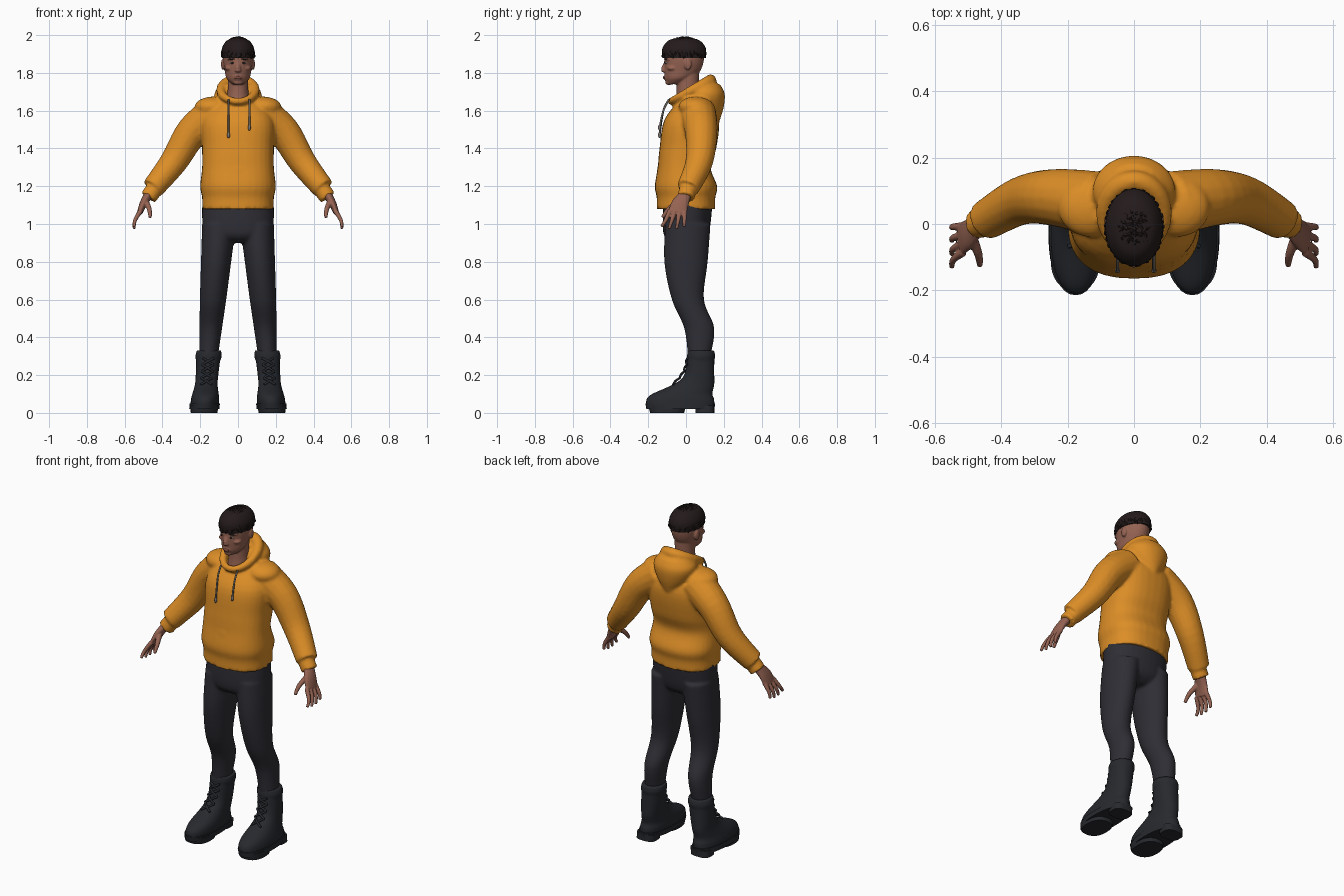
import bpy, bmesh, math, random
from mathutils import Vector, Matrix

if "Cube" in bpy.data.objects:
    bpy.data.objects.remove(bpy.data.objects["Cube"], do_unlink=True)
random.seed(4)


def material(name, red, green, blue):
    result = bpy.data.materials.new(name)
    result.use_nodes = True
    colour = (red, green, blue, 1)
    result.diffuse_color = colour
    result.node_tree.nodes["Principled BSDF"].inputs["Base Color"].default_value = colour
    return result


ORANGE = material("orange fleece", .72, .27, .02)
CHARCOAL = material("charcoal cloth", .027, .027, .035)
LEATHER = material("dark leather", .02, .022, .027)
SKIN = material("skin", .3, .125, .085)
HAIR = material("dark brown hair", .018, .011, .011)
LIP = material("lip", .2, .07, .05)
WHITE = material("eye white", .45, .4, .37)
CORD = material("cord grey", .2, .18, .16)

BOTH = (1, -1)
# Both legs and boots lean inward along the same line
LEG = dict(x=.18, lean=-.08, sides=BOTH)


def spline(rows, steps=5):
    """Smooth a list of equal-length rows with a Catmull-Rom curve."""
    rows = [Vector(row) for row in rows]
    padded = [rows[0]] + rows + [rows[-1]]
    result = []
    for before, start, end, after in zip(padded, padded[1:], padded[2:], padded[3:]):
        for step in range(steps):
            t = step / steps
            slope_in, slope_out = (end - before) / 2, (after - start) / 2
            rise = t * t * (3 - 2 * t)
            result.append(start * (1 - rise) + end * rise
                          + slope_in * (t * (1 - t) ** 2) - slope_out * (t * t * (1 - t)))
    return result + [rows[-1]]


def skin(bm, rows, level=False, power=2, sides=(1,), count=32):
    """Skin rings (x, y, z, half width, half depth) and close both ends."""
    rows = spline(rows)
    for side in sides:
        loops = []
        for i, row in enumerate(rows):
            across, along = Vector((1, 0, 0)), Vector((0, 1, 0))
            if not level:
                ahead = rows[min(i + 1, len(rows) - 1)] - rows[max(i - 1, 0)]
                tangent = Vector(ahead[:3]).normalized()
                along = (along - tangent * along.dot(tangent)).normalized()
                across = along.cross(tangent)
            loop = []
            for k in range(count):
                angle = math.tau * k / count
                c, s = math.cos(angle), math.sin(angle)
                point = Vector(row[:3])
                point += across * row[3] * math.copysign(abs(c) ** (2 / power), c)
                point += along * row[4] * math.copysign(abs(s) ** (2 / power), s)
                point.x *= side
                loop.append(bm.verts.new(point))
            loops.append(loop)
        for low, high in zip(loops, loops[1:]):
            for k in range(count):
                bm.faces.new((low[k - 1], low[k], high[k], high[k - 1]))
        bm.faces.new(loops[0])
        bm.faces.new(loops[-1])


def column(bm, rows, x=0, lean=0, power=2, sides=(1,)):
    """Stack level rings given as (z, y, half width, half depth)."""
    rings = [(x + lean * z, y, z, width, depth) for z, y, width, depth in rows]
    skin(bm, rings, True, power, sides)


def tube(bm, points, start, end, sides=(1,)):
    """Sweep a round section, tapering evenly, through the points."""
    rings = []
    for i, point in enumerate(points):
        radius = start + (end - start) * i / (len(points) - 1)
        rings.append((*point, radius, radius))
    skin(bm, rings, sides=sides, count=16)


def blob(bm, centre, size, sides=(1,), turn=Matrix.Identity(4), detail=3):
    for side in sides:
        place = Matrix.Diagonal((side, 1, 1, 1)) @ Matrix.Translation(centre) @ turn
        bmesh.ops.create_icosphere(bm, subdivisions=detail, radius=1,
                                   matrix=place @ Matrix.Diagonal((*size, 1)))


def finish(bm, name, colour, voxel=0):
    """Make the object; a voxel size fuses its overlapping pieces."""
    bmesh.ops.recalc_face_normals(bm, faces=bm.faces)
    for face in bm.faces:
        face.smooth = True
    mesh = bpy.data.meshes.new(name)
    bm.to_mesh(mesh)
    bm.free()
    mesh.set_sharp_from_angle(angle=.6)
    mesh.materials.append(colour)
    result = bpy.data.objects.new(name, mesh)
    bpy.context.collection.objects.link(result)
    if voxel:
        fuse = result.modifiers.new("fuse", "REMESH")
        fuse.mode, fuse.voxel_size, fuse.use_smooth_shade = "VOXEL", voxel, True
        soften = result.modifiers.new("soften", "SMOOTH")
        soften.factor, soften.iterations = .5, 3


# Hoodie: torso with hem, pocket bulge, sleeves, cuffs and shoulders
bm = bmesh.new()
column(bm, [(1.08, 0, .19, .155), (1.14, 0, .19, .155), (1.2, 0, .2, .165), (1.3, -.01, .19, .14),
            (1.4, .01, .19, .15), (1.55, .03, .19, .145), (1.66, .05, .11, .08)], power=2.4)
blob(bm, (0, -.075, 1.27), (.12, .08, .1))
tube(bm, [(.11, .06, 1.59), (.24, .08, 1.49), (.34, .07, 1.33), (.45, .01, 1.19)], .1, .06, BOTH)
tube(bm, [(.44, .01, 1.19), (.475, 0, 1.14)], .045, .046, BOTH)
blob(bm, (.13, .05, 1.62), (.1, .09, .055), BOTH)

# Lowered hood: hanging pouch and a rolled rim around the neck
column(bm, [(1.55, .13, .04, .05), (1.62, .11, .1, .09), (1.69, .1, .125, .105), (1.74, .1, .09, .08)])
for k in range(48):
    angle = math.tau * k / 48
    back = -math.cos(angle)
    radius = .026 + .007 * back
    blob(bm, (.09 * math.sin(angle), .025 + .105 * back, 1.705 + .055 * back), [radius] * 3, detail=2)
finish(bm, "hoodie", ORANGE, .009)

# Drawstrings with end beads
bm = bmesh.new()
for x, end in ((-.05, 1.47), (.06, 1.51)):
    tube(bm, [(x, -.09, 1.66), (x, -.12, 1.6), (x, -.14, end)], .005, .005)
    blob(bm, (x, -.14, end), (.008, .008, .016))
finish(bm, "drawstrings", CORD)

# Trousers
bm = bmesh.new()
column(bm, [(.9, 0, .1, .07), (.95, 0, .18, .12), (1.1, .01, .19, .13)], power=2.2)
column(bm, [(.3, .07, .05, .06), (.45, .07, .06, .08), (.6, .01, .07, .085), (.8, 0, .08, .115),
            (1, .01, .09, .12)], **LEG)
finish(bm, "trousers", CHARCOAL, .009)

# Boots with padded collars
bm = bmesh.new()
column(bm, [(.03, -.03, .075, .18), (.07, -.03, .075, .18), (.1, -.02, .07, .16), (.15, .04, .06, .11),
            (.2, .07, .06, .08), (.32, .08, .065, .07)], power=2.2, **LEG)
column(bm, [(.28, .08, .065, .07), (.3, .08, .07, .075), (.33, .08, .065, .07)], **LEG)
finish(bm, "boots", LEATHER, .007)

# Soles with separate heel and forefoot treads
bm = bmesh.new()
column(bm, [(.02, -.03, .08, .18), (.05, -.03, .08, .185)], power=2.2, **LEG)
column(bm, [(0, .1, .06, .05), (.04, .1, .06, .05)], power=3, **LEG)
column(bm, [(0, -.1, .07, .09), (.04, -.1, .075, .1)], power=2.4, **LEG)
finish(bm, "soles", LEATHER)

# Laces crossing up the curved boot fronts
bm = bmesh.new()


def boot_front(z, offset):
    return (.18 - .08 * z + offset, 9 * offset ** 2 - 4.5 * (.28 - z) ** 2, z)


for row in range(4):
    z = .15 + .035 * row
    for offset in (.03, -.03):
        tube(bm, [boot_front(z, offset), boot_front(z + .018, 0), boot_front(z + .035, -offset)],
             .006, .006, BOTH)
finish(bm, "laces", LEATHER)

# Neck and head, with nose, brow, cheeks, mouth, chin and ears
bm = bmesh.new()
column(bm, [(1.63, .02, .07, .08), (1.7, .01, .055, .06), (1.8, .01, .055, .06)])
column(bm, [(1.74, -.06, .03, .04), (1.77, -.04, .06, .07), (1.81, -.02, .07, .095),
            (1.87, -.01, .08, .105), (1.93, -.01, .075, .1), (1.97, -.01, .04, .06)])
tube(bm, [(0, -.1, 1.87), (0, -.12, 1.82)], .008, .014)
blob(bm, (0, -.117, 1.813), (.018, .015, .01))
blob(bm, (.03, -.09, 1.873), (.03, .02, .007), BOTH)
blob(bm, (.045, -.07, 1.825), (.025, .03, .015), BOTH)
blob(bm, (0, -.09, 1.775), (.03, .03, .02))
blob(bm, (0, -.09, 1.75), (.025, .02, .015))
blob(bm, (.08, .01, 1.845), (.01, .02, .03), BOTH)
finish(bm, "head", SKIN, .005)

# Facial features
bm = bmesh.new()
blob(bm, (0, -.115, 1.775), (.02, .007, .008))
finish(bm, "lips", LIP)
bm = bmesh.new()
blob(bm, (.03, -.1, 1.853), (.012, .012, .006), BOTH)
finish(bm, "eyes", WHITE)
bm = bmesh.new()
blob(bm, (.03, -.11, 1.853), (.006, .004, .006), BOTH)
finish(bm, "irises", HAIR)
bm = bmesh.new()
blob(bm, (.035, -.106, 1.873), (.02, .007, .004), BOTH, Matrix.Rotation(.5, 4, "Z"))
finish(bm, "eyebrows", HAIR)

# Hair: a cropped cap covered with short tousled locks
bm = bmesh.new()
column(bm, [(1.88, -.01, .085, .115), (1.93, -.01, .085, .115), (1.97, -.01, .06, .085),
            (1.985, -.01, .02, .04)])
locks = 170
golden_angle = math.pi * (3 - math.sqrt(5))
for k in range(locks):
    height = (k + .5) / locks
    angle = k * golden_angle
    ring = math.sqrt(1 - height ** 2)
    normal = Vector((ring * math.cos(angle), ring * math.sin(angle), height))
    spot = Vector((.085 * normal.x, .113 * normal.y - .01, .1 * height + 1.886))
    turn = normal.to_track_quat("Z", "Y").to_matrix().to_4x4()
    turn = turn @ Matrix.Rotation(random.uniform(-1, 1), 4, "Z") @ Matrix.Rotation(.3, 4, "X")
    blob(bm, spot, (.008, random.uniform(.013, .02), .007), turn=turn, detail=1)
finish(bm, "hair", HAIR)

# Hands: palm, four curled fingers and a thumb
bm = bmesh.new()
skin(bm, [(.47, 0, 1.16, .025, .03), (.5, -.03, 1.11, .02, .045), (.52, -.045, 1.06, .015, .05)], sides=BOTH)
for finger in range(4):
    base, tip = .026 * finger - .085, .04 * finger - .13
    low = .97 + .01 * abs(finger - 1.5)
    tube(bm, [(.515, base, 1.07), (.545, (base + tip) / 2, 1.02), (.55, tip, low)], .013, .008, BOTH)
tube(bm, [(.49, -.04, 1.12), (.47, -.09, 1.08), (.465, -.125, 1.035)], .017, .009, BOTH)
finish(bm, "hands", SKIN, .004)
